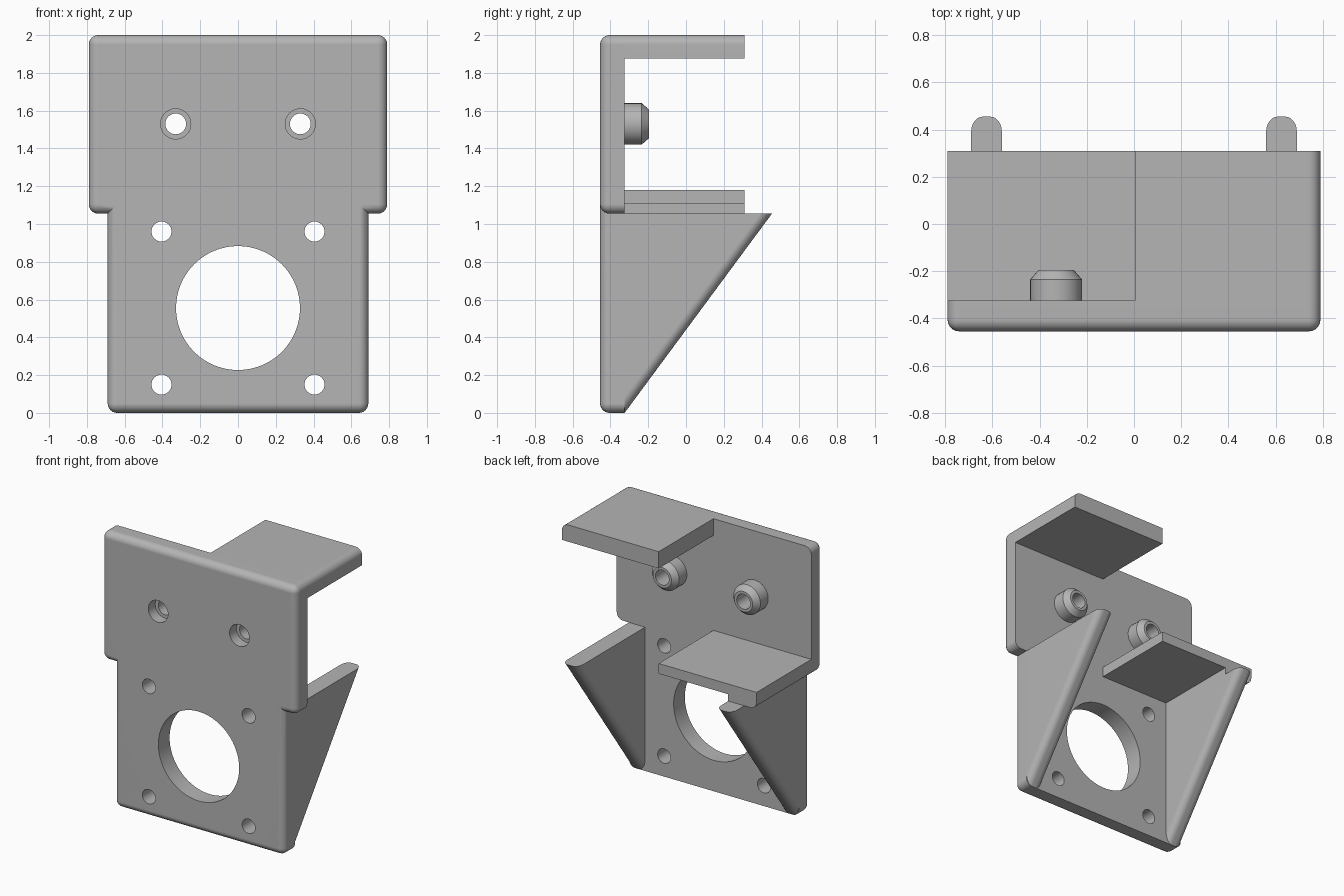
import bpy, bmesh, math
from mathutils import Matrix, Vector

cube = bpy.data.objects.get("Cube")
if cube:
    bpy.data.objects.remove(cube, do_unlink=True)

FRONT, BACK, SHELF_END = -0.455, -0.325, 0.31
STEP = 1.055        # height where the plate widens
ROUND = 0.05        # fillet radius

grey = bpy.data.materials.new("plain grey")
grey.use_nodes = True
grey.diffuse_color = (0.46, 0.46, 0.46, 1)
grey.node_tree.nodes["Principled BSDF"].inputs["Base Color"].default_value = (0.46, 0.46, 0.46, 1)


def finish(name, bm):
    bmesh.ops.recalc_face_normals(bm, faces=bm.faces)
    mesh = bpy.data.meshes.new(name)
    bm.to_mesh(mesh)
    bm.free()
    mesh.materials.append(grey)
    obj = bpy.data.objects.new(name, mesh)
    bpy.context.collection.objects.link(obj)
    return obj


def prism(name, outline, axis, start, end, rounded=None):
    """Extrude a 2D outline along x or y; fillet the edges the rule picks."""
    bm = bmesh.new()
    place = (lambda a, b: (start, a, b)) if axis == "x" else (lambda a, b: (a, start, b))
    face = bm.faces.new([bm.verts.new(place(a, b)) for a, b in outline])
    grown = bmesh.ops.extrude_face_region(bm, geom=[face])
    move = Vector((end - start, 0, 0) if axis == "x" else (0, end - start, 0))
    bmesh.ops.translate(bm, vec=move, verts=[v for v in grown["geom"] if isinstance(v, bmesh.types.BMVert)])
    bmesh.ops.recalc_face_normals(bm, faces=bm.faces)
    if rounded:
        edges = [e for e in bm.edges if rounded(e.verts[0].co, e.verts[1].co)]
        bmesh.ops.bevel(bm, geom=edges, offset=ROUND, segments=6, profile=0.5, affect="EDGES")
    return finish(name, bm)


def rect(x0, x1, z0, z1):
    return [(x0, z0), (x1, z0), (x1, z1), (x0, z1)]


def boolean(target, tool, operation):
    mod = target.modifiers.new("cut", "BOOLEAN")
    mod.operation, mod.object, mod.solver = operation, tool, "EXACT"
    bpy.context.view_layer.objects.active = target
    bpy.ops.object.modifier_apply(modifier=mod.name)
    bpy.data.objects.remove(tool, do_unlink=True)


def drill(target, x, z, radius, y0=-0.6, y1=0.0, sides=32):
    bm = bmesh.new()
    turn = Matrix.Translation((x, (y0 + y1) / 2, z)) @ Matrix.Rotation(math.pi / 2, 4, "X")
    bmesh.ops.create_cone(bm, cap_ends=True, segments=sides, radius1=radius, radius2=radius,
                          depth=y1 - y0, matrix=turn)
    boolean(target, finish("cutter", bm), "DIFFERENCE")


def near(a, b):
    return abs(a - b) < 1e-4


def along_y(p, q):
    return near(p.x, q.x) and near(p.z, q.z)


def on_front(p, q):
    return near(p.y, FRONT) and near(q.y, FRONT)


# Face plate: wide upper part joined to the narrower lower part
LAP = 1.3
plate = prism("face_plate", rect(-0.79, 0.79, STEP, 2), "y", FRONT, BACK,
              lambda p, q: along_y(p, q) or on_front(p, q))
lower = prism("lower_plate", rect(-0.69, 0.69, 0, LAP), "y", FRONT, BACK,
              lambda p, q: min(p.z, q.z) < LAP - 0.1 and
              (on_front(p, q) or along_y(p, q)))
boolean(plate, lower, "UNION")

# Large opening, four bolt holes, two counterbored screw holes
drill(plate, 0, 0.555, 0.328, sides=96)
for side in (-1, 1):
    for z in (0.15, 0.96):
        drill(plate, side * 0.405, z, 0.053)
    drill(plate, side * 0.33, 1.53, 0.055)
    drill(plate, side * 0.33, 1.53, 0.08, y1=FRONT + 0.08)
parts = [plate]

# Top shelf on the left, lower shelf with a thicker outer end on the right
parts.append(prism("top_shelf", rect(0.005, 0.79, 1.877, 2), "y", BACK, SHELF_END,
                   lambda p, q: along_y(p, q) and p.x > 0.7 and near(p.z, 2)))
ledge = [(-0.79, STEP), (-0.56, STEP), (-0.56, 1.105), (0.005, 1.105), (0.005, 1.18), (-0.79, 1.18)]
parts.append(prism("lower_shelf", ledge, "y", BACK, SHELF_END,
                   lambda p, q: along_y(p, q) and p.x < -0.7 and near(p.z, STEP)))

# Triangular side gussets with a rounded sloping edge
triangle = [(BACK, 0), (0.455, STEP), (BACK, STEP)]
for name, side in (("left_gusset", 1), ("right_gusset", -1)):
    parts.append(prism(name, triangle, "x", side * 0.56, side * 0.69,
                       lambda p, q: near(p.x, q.x) and not near(p.y, q.y) and not near(p.z, q.z)))

# Hollow chamfered bosses behind the screw holes
ring = [(0.055, BACK), (0.11, BACK), (0.11, -0.235), (0.075, -0.195), (0.055, -0.195)]
for name, side in (("left_boss", 1), ("right_boss", -1)):
    bm = bmesh.new()
    centre = Vector((side * 0.33, 0, 1.53))
    verts = [bm.verts.new(centre + Vector((r, y, 0))) for r, y in ring]
    loop = [bm.edges.new((a, b)) for a, b in zip(verts, verts[1:] + verts[:1])]
    bmesh.ops.spin(bm, geom=verts + loop, cent=centre, axis=(0, 1, 0), angle=math.tau, steps=32)
    bmesh.ops.remove_doubles(bm, verts=bm.verts, dist=1e-4)
    parts.append(finish(name, bm))

# Smooth fillets and bores, crisp flats
for obj in parts:
    bpy.ops.object.select_all(action="DESELECT")
    obj.select_set(True)
    bpy.context.view_layer.objects.active = obj
    bpy.ops.object.shade_smooth_by_angle(angle=math.radians(30))
    weighted = obj.modifiers.new("flat faces", "WEIGHTED_NORMAL")
    weighted.keep_sharp = True
